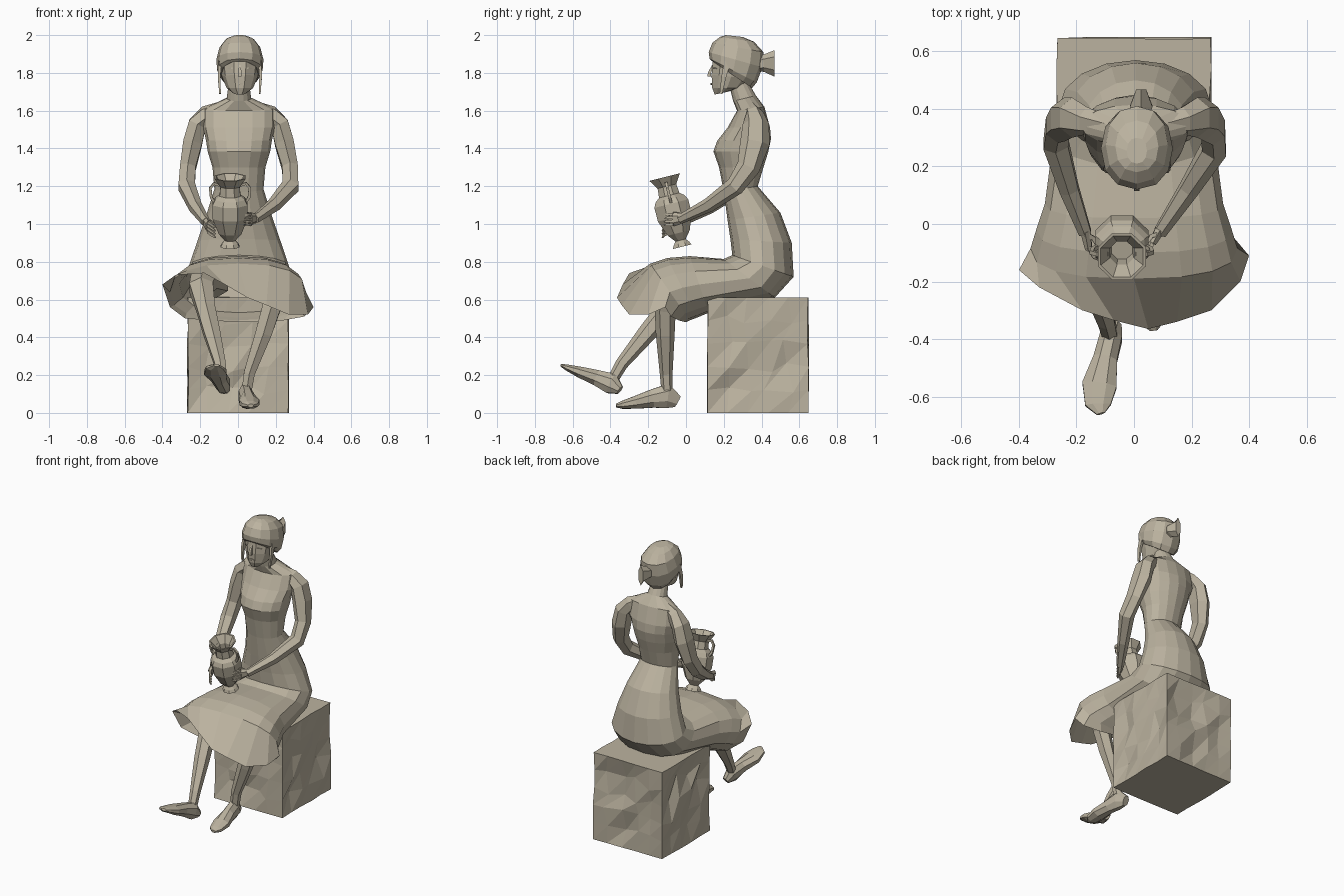
import bpy, bmesh, math, random
from mathutils import Vector, Matrix

random.seed(11)
stone = bpy.data.materials.new("warm grey stone")
stone.diffuse_color = (0.5, 0.45, 0.35, 1)


def finish(name, bm):
    bmesh.ops.recalc_face_normals(bm, faces=bm.faces[:])
    me = bpy.data.meshes.new(name)
    bm.to_mesh(me)
    bm.free()
    me.materials.append(stone)
    ob = bpy.data.objects.new(name, me)
    bpy.context.collection.objects.link(ob)
    return ob


def skin(name, rings, cap_start=True, cap_end=True):
    """Bridge a list of closed point rings with quads."""
    bm = bmesh.new()
    vr = [[bm.verts.new(p) for p in r] for r in rings]
    n = len(rings[0])
    for a, b in zip(vr, vr[1:]):
        for i in range(n):
            j = (i + 1) % n
            bm.faces.new((a[i], a[j], b[j], b[i]))
    if cap_start:
        bm.faces.new(vr[0])
    if cap_end:
        bm.faces.new(vr[-1])
    return finish(name, bm)


def oval(spec, n, cx=0.0, p=1.0):
    """Ring from front (y, z), back (y, z) and half width."""
    fy, fz, by, bz, hw = spec
    pts = []
    for i in range(n):
        a = 2 * math.pi * i / n
        c, s = math.cos(a), math.sin(a)
        c = math.copysign(abs(c) ** p, c) if abs(c) > 1e-6 else 0
        s = math.copysign(abs(s) ** p, s) if abs(s) > 1e-6 else 0
        pts.append((cx + hw * c, (fy + by) / 2 + s * (fy - by) / 2,
                    (fz + bz) / 2 + s * (fz - bz) / 2))
    return pts


def tube(name, pts, radii, n=6, ref=(1, 0, 0), mat=None):
    """Tapered limb along a path; a radius may be (side, other)."""
    P = [Vector(p) for p in pts]
    rings = []
    for i, p in enumerate(P):
        t = (P[min(i + 1, len(P) - 1)] - P[max(i - 1, 0)]).normalized()
        u = Vector(ref)
        u = (u - u.dot(t) * t).normalized()
        v = t.cross(u)
        r = radii[i] if isinstance(radii[i], tuple) else (radii[i], radii[i])
        ring = []
        for k in range(n):
            a = 2 * math.pi * (k + 0.5) / n
            q = p + u * r[0] * math.cos(a) + v * r[1] * math.sin(a)
            ring.append(mat @ q if mat else q)
        rings.append(ring)
    return skin(name, rings)


# rough stone block seat: side vertices are chipped inwards
bm = bmesh.new()
bmesh.ops.create_cube(bm, size=1)
bmesh.ops.subdivide_edges(bm, edges=bm.edges[:], cuts=4, use_grid_fill=True)
bmesh.ops.triangulate(bm, faces=bm.faces[:])
for v in bm.verts:
    x, y, z = v.co
    side_face = (abs(x) > 0.49) != (abs(y) > 0.49) and abs(z) < 0.4
    dent = random.choice((0, 0.01, 0.02, 0.035)) if side_face else random.uniform(0, 0.008)
    slide = 0.03 if side_face else 0.006
    sx = 1 if abs(x) > 0.49 else 0
    sy = 1 if abs(y) > 0.49 else 0
    v.co = (x * 0.54 - math.copysign(dent * sx, x) + (0 if sx else random.uniform(-slide, slide)),
            0.38 + y * 0.54 - math.copysign(dent * sy, y) + (0 if sy else random.uniform(-slide, slide)),
            0.305 + z * 0.61 + (random.uniform(-slide, slide) if side_face else 0))
finish("stone_block", bm)

# dress: neck, torso, hips, then bent forward over the lap
body = [
    (0.23, 1.73, 0.33, 1.75, 0.055), (0.25, 1.65, 0.37, 1.68, 0.065),
    (0.27, 1.60, 0.415, 1.62, 0.19), (0.22, 1.51, 0.445, 1.51, 0.19),
    (0.165, 1.44, 0.45, 1.45, 0.175), (0.145, 1.385, 0.435, 1.38, 0.165),
    (0.175, 1.30, 0.41, 1.30, 0.14),
    (0.20, 1.17, 0.38, 1.20, 0.13), (0.22, 1.02, 0.50, 1.06, 0.175),
    (0.235, 0.92, 0.56, 0.90, 0.22), (0.245, 0.835, 0.57, 0.72, 0.265)]
lap = [
    (0.20, 0.815, 0.47, 0.61, 0.275), (0.02, 0.83, 0.12, 0.53, 0.31),
    (-0.10, 0.82, 0.06, 0.505, 0.34), (-0.19, 0.79, 0.02, 0.49, 0.36)]
hem = [
    (0.40, -0.11, 0.56), (0.37, -0.20, 0.52), (0.27, -0.30, 0.52), (0.15, -0.34, 0.57),
    (0.05, -0.365, 0.61), (-0.07, -0.335, 0.68), (-0.18, -0.30, 0.74), (-0.33, -0.22, 0.73),
    (-0.40, -0.16, 0.68), (-0.36, -0.12, 0.56), (-0.28, -0.06, 0.50), (-0.15, 0, 0.49),
    (0, 0, 0.48), (0.12, 0, 0.48), (0.24, -0.04, 0.49), (0.35, -0.08, 0.51)]
rings = [oval(s, 16, 0.005) for s in body] + [oval(s, 16, 0, 0.8) for s in lap]
skin("dress", rings + [hem], cap_end=False)

# head
face = [(0.15, 1.685, 0.22, 1.70, 0.035), (0.135, 1.72, 0.30, 1.72, 0.07),
        (0.13, 1.79, 0.35, 1.77, 0.095), (0.135, 1.85, 0.36, 1.85, 0.105),
        (0.14, 1.91, 0.36, 1.90, 0.10)]
skin("face", [oval(s, 10, 0.01) for s in face])
hair = [(0.135, 1.865, 0.35, 1.72, 0.10), (0.125, 1.875, 0.375, 1.75, 0.12),
        (0.12, 1.91, 0.405, 1.83, 0.125), (0.14, 1.96, 0.41, 1.91, 0.108),
        (0.18, 1.99, 0.36, 1.965, 0.075), (0.21, 2.0, 0.30, 1.99, 0.035)]
skin("hair", [oval(s, 12, 0.01, 0.9) for s in hair])
tube("nose", [(0.01, 0.142, 1.84), (0.01, 0.124, 1.80), (0.01, 0.124, 1.78)],
     [0.006, 0.012, 0.014], 4)
tube("lips", [(-0.01, 0.137, 1.742), (0.01, 0.135, 1.742), (0.03, 0.137, 1.742)],
     [0.003, 0.007, 0.003], 4, ref=(0, 0, 1))
tube("hair_bun", [(0.025, 0.36, 1.84), (0.025, 0.41, 1.85), (0.025, 0.468, 1.85)],
     [(0.03, 0.03), (0.045, 0.045), (0.02, 0.07)], 6)
for s, side in ((-1, "right"), (1, "left")):
    x = 0.01 + s * 0.105
    tube(side + "_hair_strand", [(x, 0.22, 1.86), (x + s * 0.005, 0.20, 1.78), (x, 0.185, 1.69)],
         [(0.012, 0.025), (0.01, 0.018), (0.006, 0.01)], 4)
    tube(side + "_eye", [(0.01 + s * 0.025, 0.142, 1.825), (0.01 + s * 0.045, 0.148, 1.825),
                         (0.01 + s * 0.065, 0.162, 1.822)],
         [0.002, 0.006, 0.002], 4, ref=(0, 0, 1))

# arms, starting inside the shoulders
arm_r = [0.03, (0.05, 0.05), (0.055, 0.07), (0.058, 0.078), (0.048, 0.062), 0.05, 0.038, 0.025]
tube("right_arm", [(-0.07, 0.34, 1.625), (-0.165, 0.36, 1.58), (-0.215, 0.37, 1.53),
                   (-0.24, 0.365, 1.43), (-0.265, 0.34, 1.30), (-0.272, 0.28, 1.20),
                   (-0.225, 0.12, 1.09), (-0.17, -0.03, 1.01)], arm_r)
tube("left_arm", [(0.08, 0.34, 1.625), (0.17, 0.36, 1.58), (0.22, 0.37, 1.53),
                  (0.245, 0.365, 1.43), (0.275, 0.33, 1.30), (0.278, 0.26, 1.20),
                  (0.19, 0.12, 1.10), (0.09, -0.03, 1.025)], arm_r)

# hands and fingers gripping the vase
for side, wrist, knuckle, tip in (
        ("right", (-0.17, -0.02, 1.015), (-0.158, -0.08, 0.985), (-0.12, -0.125, 0.955)),
        ("left", (0.09, -0.02, 1.03), (0.065, -0.065, 1.025), (0.035, -0.115, 1.02))):
    tube(side + "_palm", [wrist, knuckle], [(0.02, 0.026), (0.014, 0.038)], 6)
    for i in range(4):
        d = Vector((0, 0, 0.027 - 0.018 * i))
        k, t = Vector(knuckle) + d, Vector(tip) + d
        mid = k.lerp(t, 0.5) + Vector((0, -0.012, 0))
        tube(f"{side}_finger_{i + 1}", [k, mid, t], [0.01, 0.009, 0.005], 4, ref=(0, 0, 1))
    w = Vector(wrist)
    tube(side + "_thumb", [w + Vector((0, -0.015, 0.01)), w.lerp(Vector(tip), 0.55) + Vector((0, 0.03, 0.03)),
                           w.lerp(Vector(tip), 0.9) + Vector((0, 0.03, 0.04))],
         [0.012, 0.01, 0.005], 4, ref=(0, 0, 1))

# tilted vase with two handles
base, top = Vector((-0.042, -0.02, 0.88)), Vector((-0.042, -0.115, 1.255))
M = Matrix.Translation(base) @ Vector((0, 0, 1)).rotation_difference(top - base).to_matrix().to_4x4()
prof = [(0.055, 0), (0.045, 0.018), (0.03, 0.035), (0.065, 0.075), (0.1, 0.16), (0.1, 0.235),
        (0.085, 0.262), (0.06, 0.28), (0.055, 0.33), (0.09, 0.38), (0.08, 0.38),
        (0.045, 0.33), (0.04, 0.27)]
skin("vase", [[M @ Vector((r * math.cos(math.pi * (k + 0.5) / 4),
                           r * math.sin(math.pi * (k + 0.5) / 4), z)) for k in range(8)]
              for r, z in prof])
for s, side in ((-1, "right"), (1, "left")):
    tube(side + "_vase_handle", [(s * 0.05, 0, 0.335), (s * 0.085, 0, 0.345), (s * 0.105, 0, 0.32),
                                 (s * 0.1, 0, 0.27), (s * 0.082, 0, 0.24)],
         [0.01] * 5, 4, ref=(0, 1, 0), mat=M)

# legs
leg_r = [0.09, 0.08, 0.072, 0.056, 0.05, 0.034, 0.03]
tube("right_leg", [(-0.13, 0.28, 0.69), (-0.18, 0.06, 0.70), (-0.195, -0.04, 0.665),
                   (-0.17, -0.10, 0.55), (-0.14, -0.20, 0.43), (-0.095, -0.34, 0.26),
                   (-0.085, -0.38, 0.19)], leg_r)
tube("left_leg", [(0.13, 0.28, 0.69), (0.21, 0.0, 0.68), (0.215, -0.085, 0.65),
                  (0.175, -0.11, 0.55), (0.135, -0.11, 0.42), (0.06, -0.105, 0.21),
                  (0.045, -0.10, 0.11)], leg_r)

# feet
tube("right_foot", [(-0.065, -0.35, 0.12), (-0.08, -0.395, 0.155), (-0.10, -0.47, 0.185),
                    (-0.12, -0.56, 0.215), (-0.125, -0.63, 0.24), (-0.115, -0.66, 0.252)],
     [(0.025, 0.025), (0.042, 0.06), (0.045, 0.045), (0.065, 0.032), (0.048, 0.018), (0.015, 0.008)], 8)
tube("left_foot", [(0.03, -0.045, 0.06), (0.04, -0.10, 0.09), (0.05, -0.18, 0.075),
                   (0.06, -0.27, 0.055), (0.065, -0.34, 0.042), (0.068, -0.37, 0.038)],
     [(0.025, 0.035), (0.04, 0.07), (0.043, 0.052), (0.058, 0.036), (0.045, 0.022), (0.015, 0.01)], 8)
